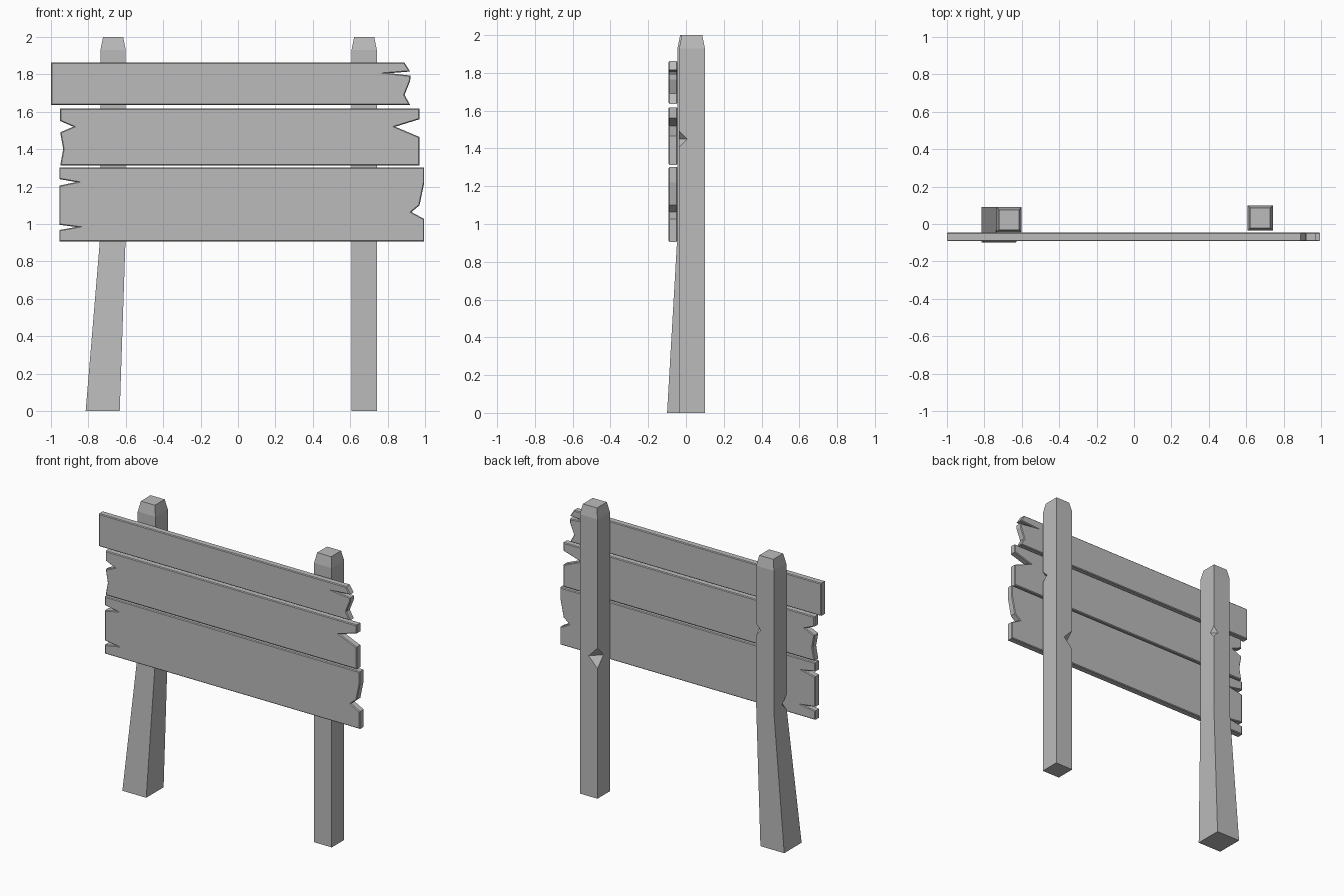
import bpy
import bmesh

if "Cube" in bpy.data.objects:
    bpy.data.objects.remove(bpy.data.objects["Cube"])

GREY = (0.5, 0.5, 0.5, 1)
wood = bpy.data.materials.new("grey_wood")
wood.use_nodes = True
wood.diffuse_color = GREY
wood.node_tree.nodes["Principled BSDF"].inputs["Base Color"].default_value = GREY


def add_object(name, bm):
    bmesh.ops.recalc_face_normals(bm, faces=bm.faces[:])
    mesh = bpy.data.meshes.new(name)
    bm.to_mesh(mesh)
    bm.free()
    mesh.materials.append(wood)
    obj = bpy.data.objects.new(name, mesh)
    bpy.context.scene.collection.objects.link(obj)
    return obj


def plank(name, top, bottom, left_end, right_end, front=-0.092, depth=0.047):
    """Extruded board; left end runs bottom to top, right end top to bottom."""
    bm = bmesh.new()
    outline = left_end + right_end
    face = bm.faces.new([bm.verts.new((x, front, z)) for x, z in outline])
    result = bmesh.ops.extrude_face_region(bm, geom=[face])
    moved = [g for g in result["geom"] if isinstance(g, bmesh.types.BMVert)]
    bmesh.ops.translate(bm, verts=moved, vec=(0, depth, 0))
    bmesh.ops.recalc_face_normals(bm, faces=bm.faces[:])
    # Thin chamfer around both broad faces
    rims = [e for e in bm.edges if abs(e.verts[0].co.y - e.verts[1].co.y) < 0.001]
    bmesh.ops.bevel(bm, geom=rims, offset=0.005, segments=1,
                    affect='EDGES', clamp_overlap=True)
    return add_object(name, bm)


def notch_cutter(x, y, z, radius, height):
    """Diamond that chips a post corner."""
    bm = bmesh.new()
    rim = [bm.verts.new((x + dx * radius, y + dy * radius, z))
           for dx, dy in ((1, 0), (0, 1), (-1, 0), (0, -1))]
    for tip_z in (z - height, z + height):
        tip = bm.verts.new((x, y, tip_z))
        for i in range(4):
            bm.faces.new((rim[i], rim[(i + 1) % 4], tip))
    cutter = add_object("notch_cutter", bm)
    cutter.hide_render = True
    return cutter


def post(name, sections, notches):
    """Loft square sections (x0, x1, y0, y1, z), then chip the corners."""
    bm = bmesh.new()
    rings = [[bm.verts.new((x, y, z)) for x, y in
              ((x0, y0), (x1, y0), (x1, y1), (x0, y1))]
             for x0, x1, y0, y1, z in sections]
    for low, high in zip(rings, rings[1:]):
        for i in range(4):
            j = (i + 1) % 4
            bm.faces.new((low[i], low[j], high[j], high[i]))
    bm.faces.new(rings[0][::-1])
    bm.faces.new(rings[-1])
    obj = add_object(name, bm)
    bpy.context.view_layer.objects.active = obj
    for notch in notches:
        cutter = notch_cutter(*notch)
        mod = obj.modifiers.new("notch", 'BOOLEAN')
        mod.operation = 'DIFFERENCE'
        mod.solver = 'EXACT'
        mod.object = cutter
        bpy.ops.object.modifier_apply(modifier=mod.name)
        bpy.data.objects.remove(cutter)
    return obj


def shaft(x0, x1, y0, y1, start):
    """Straight shaft with a tapered cap."""
    t = 0.014
    return [(x0, x1, y0, y1, start), (x0, x1, y0, y1, 1.93),
            (x0 + t, x1 - t, y0 + t, y1 - t, 2.0)]


# Posts: one straight, one flaring out towards its foot
post("left_post", shaft(0.607, 0.742, -0.036, 0.1, 0),
     [(0.607, 0.1, 0.97, 0.067, 0.07), (0.742, -0.036, 1.45, 0.042, 0.042)])
post("right_post",
     [(-0.814, -0.632, -0.1, 0.09, 0)] + shaft(-0.735, -0.6, -0.045, 0.09, 0.95),
     [(-0.6, 0.09, 1.49, 0.035, 0.04), (-0.735, -0.045, 0.97, 0.045, 0.05)])

# Planks with splintered ends
plank("top_plank", 1.86, 1.636,
      [(-1, 1.636), (-1, 1.862)],
      [(0.89, 1.862), (0.92, 1.815), (0.81, 1.806), (0.922, 1.793),
       (0.92, 1.765), (0.89, 1.69), (0.92, 1.636)])
plank("middle_plank", 1.618, 1.313,
      [(-0.95, 1.313), (-0.934, 1.4), (-0.95, 1.49), (-0.88, 1.52),
       (-0.95, 1.55), (-0.95, 1.618)],
      [(0.97, 1.618), (0.97, 1.56), (0.84, 1.52), (0.97, 1.465), (0.97, 1.313)])
plank("bottom_plank", 1.3, 0.906,
      [(-0.955, 0.906), (-0.955, 0.968), (-0.865, 0.984), (-0.955, 0.996),
       (-0.955, 1.205), (-0.865, 1.224), (-0.955, 1.24), (-0.955, 1.302)],
      [(0.995, 1.302), (0.995, 1.22), (0.97, 1.1), (0.927, 1.064),
       (0.995, 1.027), (0.995, 0.906)])
